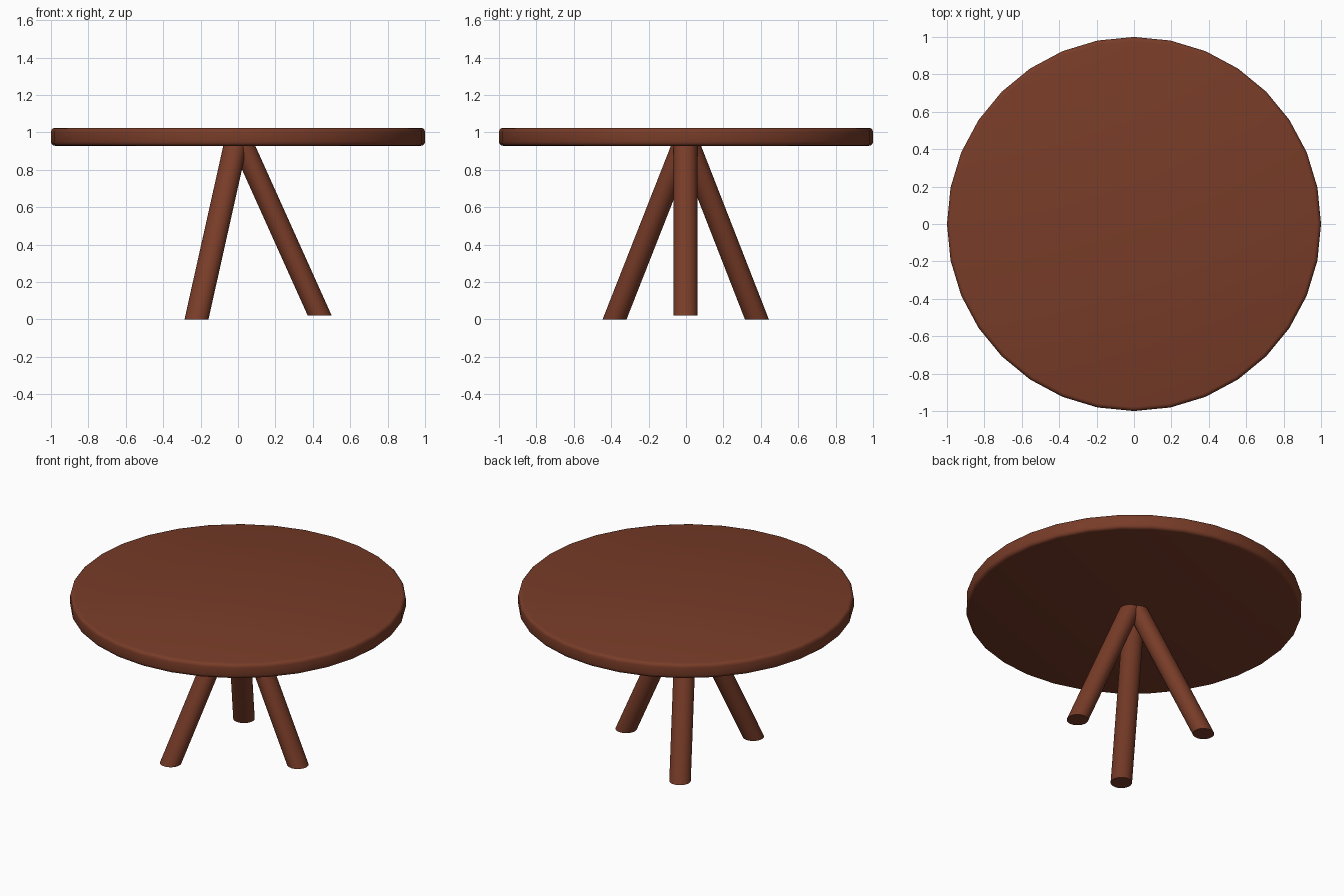
import bpy, bmesh, math

if "Cube" in bpy.data.objects:
    bpy.data.objects.remove(bpy.data.objects["Cube"])

wood = bpy.data.materials.new("brown_wood")
wood.diffuse_color = (0.188, 0.045, 0.021, 1)
wood.use_nodes = True
wood.node_tree.nodes["Principled BSDF"].inputs["Base Color"].default_value = wood.diffuse_color


def finish(bm, name):
    bmesh.ops.recalc_face_normals(bm, faces=bm.faces)
    mesh = bpy.data.meshes.new(name)
    bm.to_mesh(mesh)
    bm.free()
    ob = bpy.data.objects.new(name, mesh)
    bpy.context.collection.objects.link(ob)
    mesh.materials.append(wood)
    bpy.ops.object.select_all(action='DESELECT')
    ob.select_set(True)
    bpy.context.view_layer.objects.active = ob
    bpy.ops.object.shade_smooth_by_angle(angle=math.radians(40))
    return ob


def loft(name, rings, n):
    """Stack of horizontal circles (x, y, z, radius) with flat caps."""
    bm = bmesh.new()
    loops = []
    for x, y, z, r in rings:
        loops.append([bm.verts.new((x + r * math.cos(2 * math.pi * i / n),
                                    y + r * math.sin(2 * math.pi * i / n), z))
                      for i in range(n)])
    for a, b in zip(loops, loops[1:]):
        for i in range(n):
            j = (i + 1) % n
            bm.faces.new((a[i], a[j], b[j], b[i]))
    bm.faces.new(loops[0][::-1])
    bm.faces.new(loops[-1])
    return finish(bm, name)


# Round tabletop with a softly rounded rim
z0, z1, b = 0.928, 1.024, 0.022
steps = [math.radians(a) for a in (0, 30, 60, 90)]
rim = [(1 - b + b * math.sin(a), z0 + b - b * math.cos(a)) for a in steps]
rim += [(r, z0 + z1 - z) for r, z in reversed(rim)]
loft("tabletop", [(0, 0, z, r) for r, z in rim], 32)

# Three splayed legs, cut level at floor and top
top_z = 0.94
for name, foot, head in (
        ("right_leg", (0.437, -0.003, 0.02), (0.023, -0.003)),
        ("front_left_leg", (-0.222, -0.382, 0.0), (-0.012, -0.012)),
        ("back_left_leg", (-0.222, 0.379, 0.0), (-0.012, 0.012))):
    loft(name, [(*foot, 0.064), (*head, top_z, 0.064)], 32)
